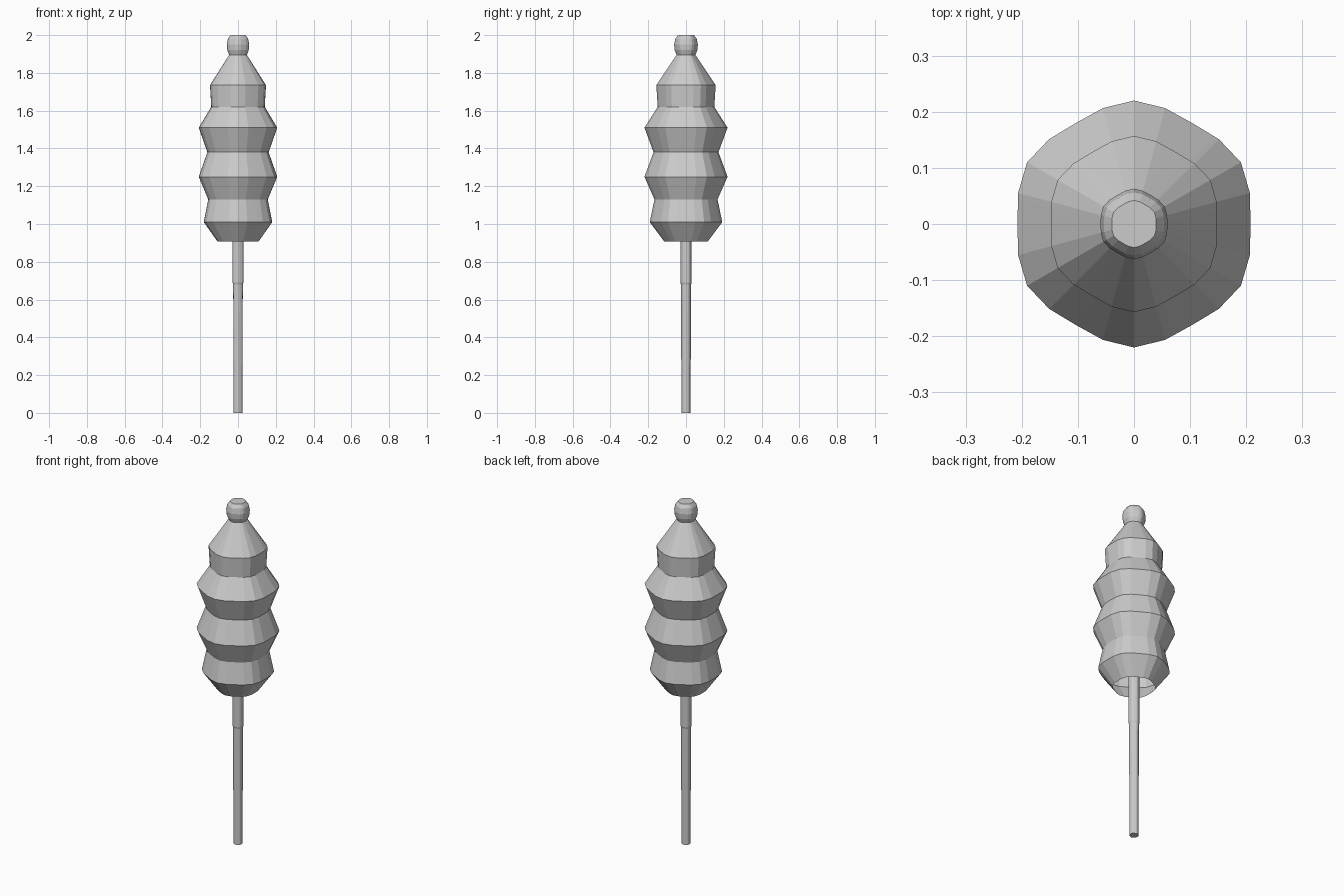
import bpy, bmesh
from math import sin, cos, pi, radians

if "Cube" in bpy.data.objects:
    bpy.data.objects.remove(bpy.data.objects["Cube"])

SIDES = 24


def six_rib(angle):
    # rounded hexagon: full radius on the six ribs (one on +y), slightly flatter between
    return 0.972 + 0.028 * cos(6 * (angle - pi / 2))


def lathe(name, profile, cap_bottom=False, cap_top=False):
    """Sweep (radius, z) points around z with a rounded-hexagon section."""
    bm = bmesh.new()
    rings = []
    for r, z in profile:
        ring = []
        for i in range(SIDES):
            a = 2 * pi * i / SIDES
            k = r * six_rib(a)
            ring.append(bm.verts.new((k * cos(a), k * sin(a), z)))
        rings.append(ring)
    for lo, hi in zip(rings, rings[1:]):
        for i in range(SIDES):
            j = (i + 1) % SIDES
            bm.faces.new((lo[i], lo[j], hi[j], hi[i]))
    if cap_bottom:
        bm.faces.new(rings[0][::-1])
    if cap_top:
        bm.faces.new(rings[-1])
    mesh = bpy.data.meshes.new(name)
    bm.to_mesh(mesh)
    bm.free()
    obj = bpy.data.objects.new(name, mesh)
    bpy.context.collection.objects.link(obj)
    bpy.context.view_layer.objects.active = obj
    obj.select_set(True)
    bpy.ops.object.shade_smooth_by_angle(angle=radians(12))
    obj.select_set(False)
    return obj


# folded fabric shell, open at the bottom
lathe("folded_canopy", [
    (0.115, 0.907), (0.192, 1.01), (0.167, 1.13), (0.22, 1.25), (0.172, 1.38),
    (0.22, 1.51), (0.15, 1.62), (0.157, 1.735), (0.05, 1.895)])

# rounded knob on the tip
lathe("tip_knob", [
    (0.05, 1.895), (0.060, 1.92), (0.063, 1.95), (0.057, 1.98), (0.042, 2.0)], cap_top=True)

# slim shaft, a little thicker near the canopy
lathe("shaft", [
    (0.025, 0.0), (0.025, 0.25), (0.027, 0.68), (0.030, 0.69), (0.030, 1.89)], cap_bottom=True)
